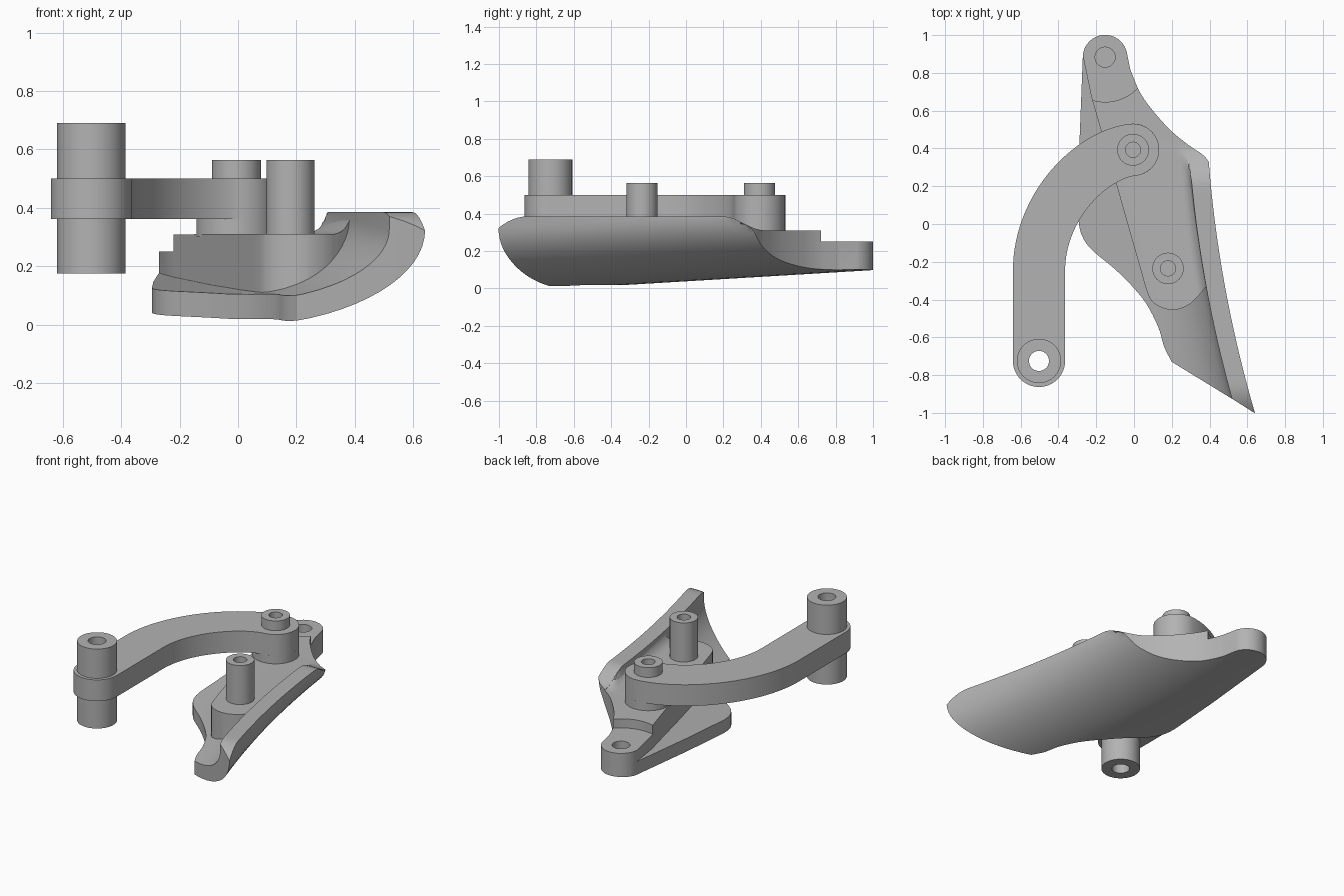
import bpy, bmesh, math
from mathutils import Vector

if "Cube" in bpy.data.objects:
    bpy.data.objects.remove(bpy.data.objects["Cube"])

grey = bpy.data.materials.new("grey_metal")
grey.use_nodes = True
grey.diffuse_color = (0.45, 0.45, 0.45, 1)
grey.node_tree.nodes["Principled BSDF"].inputs["Base Color"].default_value = (0.45, 0.45, 0.45, 1)


def finish(name, bm):
    bmesh.ops.recalc_face_normals(bm, faces=bm.faces)
    mesh = bpy.data.meshes.new(name)
    bm.to_mesh(mesh)
    bm.free()
    mesh.materials.append(grey)
    ob = bpy.data.objects.new(name, mesh)
    bpy.context.collection.objects.link(ob)
    return ob


def skin(name, rings, closed=False):
    """Bridge equal rings of points into a solid."""
    bm = bmesh.new()
    rows = [[bm.verts.new(p) for p in ring] for ring in rings]
    pairs = list(zip(rows, rows[1:])) + ([(rows[-1], rows[0])] if closed else [])
    n = len(rows[0])
    for a, b in pairs:
        for i in range(n):
            j = (i + 1) % n
            bm.faces.new((a[i], a[j], b[j], b[i]))
    if not closed:
        bm.faces.new(rows[0])
        bm.faces.new(rows[-1])
    return finish(name, bm)


def prism(name, outline, z0, z1):
    return skin(name, [[(x, y, z) for x, y in outline] for z in (z0, z1)])


def arc(cx, cy, r, a0, a1, n=24):
    angles = [math.radians(a0 + (a1 - a0) * i / n) for i in range(n + 1)]
    return [(cx + r * math.cos(a), cy + r * math.sin(a)) for a in angles]


def disc(name, centre, r, z0, z1):
    return prism(name, arc(*centre, r, 0, 355, 71), z0, z1)


def lathe(name, centre, profile, n=64):
    """Closed (radius, height) profile turned about a vertical axis."""
    rings = []
    for i in range(n):
        a = math.tau * i / n
        rings.append([(centre[0] + r * math.cos(a), centre[1] + r * math.sin(a), z)
                      for r, z in profile])
    return skin(name, rings, closed=True)


def spline(pts, steps=5):
    """Catmull-Rom curve through the points."""
    p = [Vector(q) for q in [pts[0]] + pts + [pts[-1]]]
    out = []
    for a, b, c, d in zip(p, p[1:], p[2:], p[3:]):
        for i in range(steps):
            t = i / steps
            q = (2 * b + (c - a) * t + (2 * a - 5 * b + 4 * c - d) * t * t
                 + (3 * b - a - 3 * c + d) * t ** 3) / 2
            out.append((q.x, q.y))
    return out + [tuple(pts[-1])]


def boolean(ob, cutter, operation):
    mod = ob.modifiers.new("cut", 'BOOLEAN')
    mod.operation, mod.solver, mod.object = operation, 'EXACT', cutter
    bpy.context.view_layer.objects.active = ob
    bpy.ops.object.modifier_apply(modifier=mod.name)
    bpy.data.objects.remove(cutter)


# Curved shoe: surface heights measured from the raised outer edge
def edge_x(y):
    return 0.43 - 0.13 * y + 0.08 * y * y


def floor_z(y):
    return 0.038 + 0.06 * y


def curl(d, reach):
    u = max(0, min(1, 1 - d / reach))
    return 1 - math.sqrt(1 - u ** 1.7)


def lip_z(y):
    if y < -0.85:
        return 0.385 - 0.06 * ((y + 0.85) / 0.15) ** 2
    t = max(0, min(1, (y - 0.2) / 0.22))
    return 0.385 - 0.075 * t * t * (3 - 2 * t)


def under_z(d, y):
    return max(0, min(floor_z(y) + 0.345 * curl(d, 0.5), lip_z(y) - 0.004))


def shell_section(y):
    low = [0.5 * (i / 16) ** 2 for i in range(17)] + [0.88]
    top = [0.1 + 0.4 * (i / 14) ** 2 for i in range(15)] + [0.88]
    ring = [(d, under_z(d, y)) for d in low]
    ring += [(d, min(floor_z(y) + 0.085 + 0.26 * curl(d - 0.1, 0.4), lip_z(y) - 0.003))
             for d in reversed(top)]
    ring += [(0.1, lip_z(y)), (0, lip_z(y))]
    return [(edge_x(y) - d, y, z) for d, z in ring]


def block_section(y):
    low = [0.08 + 0.42 * (i / 10) ** 2 for i in range(11)] + [0.88]
    top = [0.08 + 0.09 * i / 8 for i in range(9)] + [0.88]
    ring = [(d, under_z(d, y) + 0.02) for d in low]
    for d in reversed(top):
        v = max(0, min(1, (0.17 - d) / 0.075))
        ring.append((d, min(0.31 + 0.075 * (1 - math.sqrt(1 - v * v)), lip_z(y) - 0.001)))
    return [(edge_x(y) - d, y, z) for d, z in ring]


EYE, BOSS, POST, PIVOT = (-0.153, 0.883), (-0.005, 0.393), (0.18, -0.235), (-0.503, -0.725)
eye_arc = arc(*EYE, 0.118, 15, 176)
rear = spline([(0.41, 0.28), (0.395, 0.33), (0.36, 0.37), (0.3, 0.41), (0.2, 0.49),
               (0.1, 0.6), (0.03, 0.7), (-0.02, 0.82)])
left_side = spline([(-0.295, 0.03), (-0.28, -0.05), (-0.23, -0.13), (-0.1, -0.24),
                    (0, -0.34), (0.07, -0.43), (0.13, -0.55), (0.16, -0.65), (0.2, -0.73)])
rows = [-1.06 + 2.12 * i / 80 for i in range(81)]

shoe = skin("curved_shoe", [shell_section(y) for y in rows])
outline = rear + eye_arc + [(-0.29, 0.4)] + left_side + [(0.53, -0.932), (0.72, -1.053), (0.72, 0.28)]
boolean(shoe, prism("shoe_cutter", outline, -0.2, 0.8), 'INTERSECT')
boolean(shoe, disc("hole_cutter", EYE, 0.053, 0.115, 0.6), 'DIFFERENCE')

# Raised block with a lower mounting eye at the back
block = skin("mounting_block", [block_section(y) for y in rows])
nose = spline([(0.06, -0.33), (0.1, -0.415), (0.2, -0.455), (0.3, -0.42), (0.4, -0.31)])
outline = rear + eye_arc + [(-0.225, 0.67), (-0.17, 0.48)] + nose + [(0.72, -0.1), (0.72, 0.28)]
boolean(block, prism("block_cutter", outline, -0.2, 0.8), 'INTERSECT')
boolean(block, disc("step_cutter", EYE, 0.237, 0.25, 0.6), 'DIFFERENCE')
boolean(block, disc("hole_cutter", EYE, 0.053, 0.115, 0.6), 'DIFFERENCE')

# Bent arm of constant width with round ends
half = 0.138
bend = [Vector(p) for p in ((-0.503, -0.25), (-0.503, 0.1), (-0.22, 0.37), BOSS)]
path = [(Vector(PIVOT), Vector((0, 1)))]
for i in range(33):
    t = i / 32
    s = 1 - t
    pos = s**3 * bend[0] + 3 * s * s * t * bend[1] + 3 * s * t * t * bend[2] + t**3 * bend[3]
    tan = s * s * (bend[1] - bend[0]) + 2 * s * t * (bend[2] - bend[1]) + t * t * (bend[3] - bend[2])
    path.append((pos, tan.normalized()))
sides = [[tuple(p + Vector((-t.y, t.x)) * half * k) for p, t in path] for k in (1, -1)]
turn = math.degrees(math.atan2(path[-1][1].y, path[-1][1].x))
tip = arc(*BOSS, half, turn + 90, turn - 90)[1:-1]
heel = arc(*PIVOT, half, 360, 180)[1:-1]
arm = prism("bent_arm", sides[0] + tip + sides[1][::-1] + heel, 0.362, 0.5)
for centre, r in ((BOSS, 0.07), (PIVOT, 0.1)):
    boolean(arm, disc("arm_cutter", centre, r, 0.2, 0.8), 'DIFFERENCE')

# Turned pins: through sleeve, stepped boss and post
sleeve = lathe("pivot_sleeve", PIVOT, [(0.053, 0.175), (0.117, 0.175), (0.117, 0.69), (0.053, 0.69)])
boss = lathe("arm_boss", BOSS, [(0.001, 0.3), (half, 0.3), (half, 0.363), (0.084, 0.363),
                                (0.084, 0.563), (0.04, 0.563), (0.04, 0.34), (0.001, 0.34)])
post = lathe("guide_post", POST, [(0.001, 0.3), (0.083, 0.3), (0.083, 0.563),
                                  (0.04, 0.563), (0.04, 0.34), (0.001, 0.34)])

# Smooth shading with sharp edges kept
bpy.ops.object.select_all(action='DESELECT')
for ob in (shoe, block, arm, sleeve, boss, post):
    ob.select_set(True)
    bpy.context.view_layer.objects.active = ob
bpy.ops.object.shade_smooth_by_angle(angle=math.radians(30))
